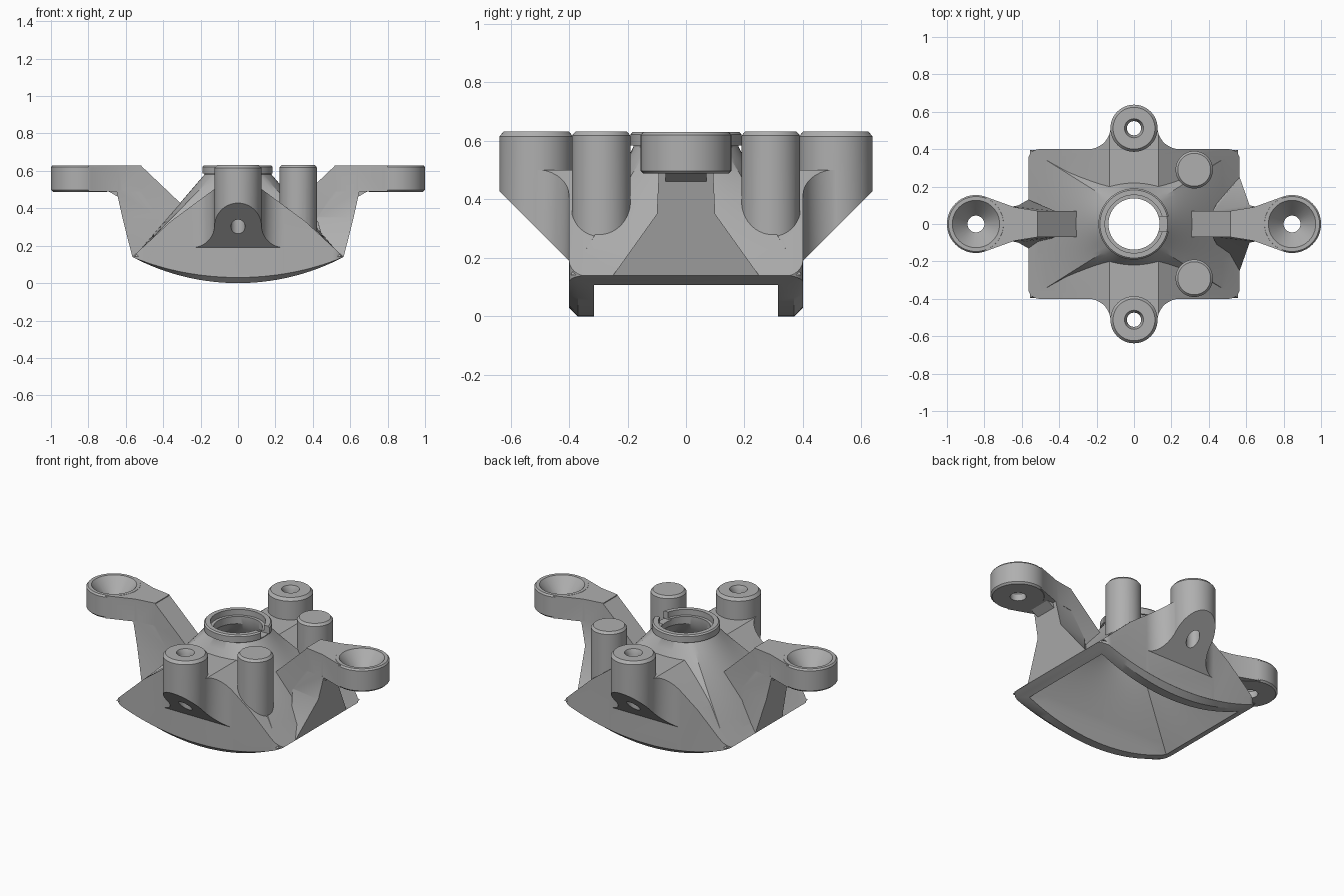
import bpy, bmesh, math

if "Cube" in bpy.data.objects:
    bpy.data.objects.remove(bpy.data.objects["Cube"])

metal = bpy.data.materials.new("plain grey")
metal.diffuse_color = (0.43, 0.43, 0.43, 1)
metal.use_nodes = True
metal.node_tree.nodes["Principled BSDF"].inputs["Base Color"].default_value = metal.diffuse_color


def loft(name, rings):
    """Closed solid through a list of equal-length rings."""
    bm = bmesh.new()
    vs = [[bm.verts.new(p) for p in ring] for ring in rings]
    n = len(vs[0])
    for a, b in zip(vs, vs[1:]):
        for i in range(n):
            j = (i + 1) % n
            bm.faces.new((a[i], a[j], b[j], b[i]))
    bm.faces.new(vs[0])
    bm.faces.new(vs[-1])
    bmesh.ops.recalc_face_normals(bm, faces=bm.faces)
    me = bpy.data.meshes.new(name)
    bm.to_mesh(me)
    bm.free()
    me.materials.append(metal)
    ob = bpy.data.objects.new(name, me)
    bpy.context.collection.objects.link(ob)
    return ob


def lathe(name, x, y, profile, n=48):
    ang = [2 * math.pi * i / n for i in range(n)]
    return loft(name, [[(x + r * math.cos(a), y + r * math.sin(a), z) for a in ang]
                       for r, z in profile])


def prism_z(name, pts, z0, z1):
    return loft(name, [[(x, y, z) for x, y in pts] for z in (z0, z1)])


def prism_y(name, pts, y0, y1):
    return loft(name, [[(x, y, z) for x, z in pts] for y in (y0, y1)])


def prism_x(name, pts, x0, x1):
    return loft(name, [[(x, y, z) for y, z in pts] for x in (x0, x1)])


def boolean(ob, other, op):
    m = ob.modifiers.new("cut", 'BOOLEAN')
    m.operation, m.object, m.solver = op, other, 'EXACT'
    bpy.context.view_layer.objects.active = ob
    bpy.ops.object.modifier_apply(modifier=m.name)
    bpy.data.objects.remove(other)


def hopper(name, a, b, r, z0, z1, extra_low, extra_high, n=64, steps=10):
    """Rectangle (a, b) at z0 blending to a circle r at z1."""
    def ring(t, z):
        out = []
        for i in range(n):
            c, s = math.cos(2 * math.pi * i / n), math.sin(2 * math.pi * i / n)
            k = max(abs(c), abs(s))
            out.append(((1 - t) * a * c / k + t * r * c,
                        (1 - t) * b * s / k + t * r * s, z))
        return out
    rings = [ring(0, extra_low)] if extra_low < z0 else []
    rings += [ring(i / steps, z0 + (z1 - z0) * i / steps) for i in range(steps + 1)]
    if extra_high > z1:
        rings.append(ring(1, extra_high))
    return loft(name, rings)


# Saddle body: curved bottom, sloping roof, bottom edges chamfered
R, HW, EDGE = 1.21, 0.565, 0.14


def saddle_section(y):
    lift = 0.03 if abs(y) > 0.39 else 0.0
    pts = []
    for i in range(33):
        x = -HW + 2 * HW * i / 32
        z = R - math.sqrt(R * R - x * x)
        pts.append((x, y, min(z, EDGE) + lift * (1 - (x / HW) ** 2)))
    return pts + [(0.36, y, 0.33), (0.13, y, 0.50), (-0.13, y, 0.50), (-0.36, y, 0.33)]


body = loft("body", [saddle_section(y) for y in (-0.7, -0.4, -0.37, 0.37, 0.4, 0.7)])

# Plan outline: rounded corners plus fillets running out to the bosses
quad = [(0.507 + 0.06 * math.cos(a), 0.34 + 0.06 * math.sin(a))
        for a in [math.radians(d) for d in range(0, 91, 15)]]
quad += [(0.245 + 0.12 * math.cos(a), 0.52 + 0.12 * math.sin(a))
         for a in [math.radians(-d) for d in range(90, 181, 10)]]
plan = (quad + [(-x, y) for x, y in reversed(quad)]
        + [(-x, -y) for x, y in quad] + [(x, -y) for x, y in reversed(quad)])
boolean(body, prism_z("plan", plan, -0.2, 1.0), 'INTERSECT')

# Funnel and collar
boolean(body, hopper("funnel", HW - 0.01, 0.395, 0.18, 0.142, 0.58, 0.142, 0.6), 'UNION')
boolean(body, lathe("collar", 0, 0, [(0.19, 0.585), (0.19, 0.622), (0.182, 0.63)], 64), 'UNION')

# Two end bosses and two plain posts
for s in (-1, 1):
    boolean(body, lathe("boss", 0, s * 0.512,
                        [(0.126, 0.1), (0.126, 0.615), (0.112, 0.632)]), 'UNION')
    boolean(body, lathe("post", 0.322, s * 0.29,
                        [(0.1, 0.2), (0.1, 0.618), (0.088, 0.632)]), 'UNION')

# Slanted boss undersides and screw holes
for s in (-1, 1):
    wedge = [(s * 0.4005, -1), (s * 0.4005, 0.1905), (s * 1.0, 0.79), (s * 1.0, -1)]
    boolean(body, prism_x("wedge", wedge, -0.5, 0.5), 'DIFFERENCE')
    boolean(body, lathe("hole", 0, s * 0.512,
                        [(0.038, 0.1), (0.038, 0.605), (0.055, 0.64)], 32), 'DIFFERENCE')

# Hollow inside with round throat, lip recess and key slot
boolean(body, hopper("cavity", 0.5, 0.315, 0.137, 0.105, 0.55, -0.3, 0.9), 'DIFFERENCE')
boolean(body, lathe("recess", 0, 0, [(0.155, 0.595), (0.155, 0.7)], 64), 'DIFFERENCE')
slot = [(0.1, -0.04), (0.25, -0.04), (0.25, 0.04), (0.1, 0.04)]
boolean(body, prism_z("slot", slot, 0.585, 0.8), 'DIFFERENCE')


# Side arms with countersunk eyes, sloping rib and flared foot
def arm(name, s, foot):
    ob = lathe(name, s * 0.845, 0, [(0.145, 0.488), (0.155, 0.498), (0.155, 0.62), (0.147, 0.63)])
    half = [(0.80, 0.148), (0.64, 0.09), (0.515, 0.07)]
    neck = [(s * x, y) for x, y in half] + [(s * x, -y) for x, y in reversed(half)]
    boolean(ob, prism_z("neck", neck, 0.49, 0.629), 'UNION')
    rib = [(0.70, 0.495), (0.66, 0.6), (0.52, 0.629), (0.30, 0.42), (0.47, 0.2),
           (0.55, 0.142), (0.57, 0.16), (0.64, 0.46)]
    boolean(ob, prism_y("rib", [(s * x, z) for x, z in rib], -0.07, 0.07), 'UNION')
    outer = [(0.565, foot, 0.14), (0.618, 0.1, 0.35), (0.65, 0.093, 0.495)]
    inner = [(0.48, foot * 0.7, 0.14), (0.42, 0.069, 0.35), (0.53, 0.069, 0.495)]
    rings = [[(s * x, y, z) for x, y, z in side] + [(s * x, -y, z) for x, y, z in reversed(side)]
             for side in (outer, inner)]
    boolean(ob, loft("foot", rings), 'UNION')
    boolean(ob, lathe("countersink", s * 0.845, 0,
                      [(0.045, 0.3), (0.045, 0.53), (0.135, 0.64)]), 'DIFFERENCE')
    return ob


left_arm = arm("left_arm", -1, 0.13)
right_arm = arm("right_arm", 1, 0.25)

# Smooth curved faces, keep real edges sharp
for ob in (body, left_arm, right_arm):
    bpy.ops.object.select_all(action='DESELECT')
    ob.select_set(True)
    bpy.context.view_layer.objects.active = ob
    bpy.ops.object.shade_smooth_by_angle(angle=math.radians(28))
